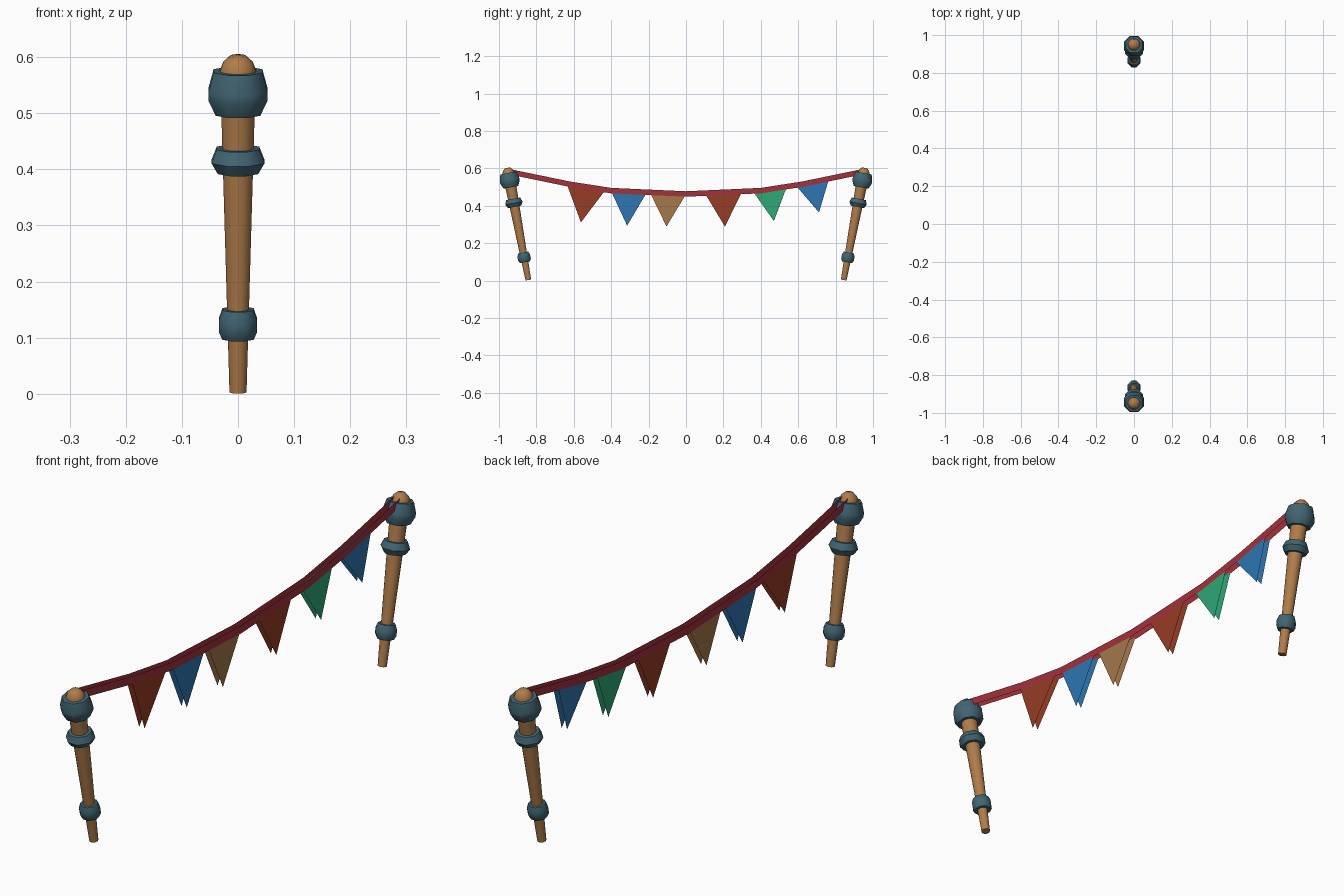
import bpy, bmesh, math
from mathutils import Matrix

if "Cube" in bpy.data.objects:
    bpy.data.objects.remove(bpy.data.objects["Cube"])


def srgb(r, g, b):
    f = lambda c: c / 12.92 if c <= 0.04045 else ((c + 0.055) / 1.055) ** 2.4
    return (f(r / 255), f(g / 255), f(b / 255), 1)


def material(name, rgb):
    m = bpy.data.materials.new(name)
    m.diffuse_color = srgb(*rgb)
    m.use_nodes = True
    m.node_tree.nodes["Principled BSDF"].inputs["Base Color"].default_value = m.diffuse_color
    return m


WOOD = material("wood", (176, 124, 74))
TEAL = material("teal band", (65, 101, 114))
ROPE = material("crimson ribbon", (164, 50, 60))
RUST = material("rust cloth", (150, 60, 36))
BLUE = material("blue cloth", (46, 118, 178))
TAN = material("tan cloth", (163, 120, 74))
GREEN = material("green cloth", (46, 168, 118))


def finish(name, bm, mat, smooth=None):
    me = bpy.data.meshes.new(name)
    bm.to_mesh(me)
    bm.free()
    ob = bpy.data.objects.new(name, me)
    bpy.context.collection.objects.link(ob)
    me.materials.append(mat)
    if smooth:
        bpy.ops.object.select_all(action='DESELECT')
        ob.select_set(True)
        bpy.context.view_layer.objects.active = ob
        bpy.ops.object.shade_smooth_by_angle(angle=math.radians(smooth))
    return ob


def lathe(name, profile, sides, mat, matrix):
    """Turn (radius, height) pairs around the local z axis, capped at both ends."""
    bm = bmesh.new()
    rings = []
    for r, h in profile:
        rings.append([bm.verts.new((r * math.cos(math.tau * (i + 0.5) / sides),
                                    r * math.sin(math.tau * (i + 0.5) / sides), h))
                      for i in range(sides)])
    for a, b in zip(rings, rings[1:]):
        for i in range(sides):
            j = (i + 1) % sides
            bm.faces.new((a[i], a[j], b[j], b[i]))
    bm.faces.new(rings[0][::-1])
    bm.faces.new(rings[-1])
    bm.transform(matrix)
    return finish(name, bm, mat, 48)


# Leaning posts with wooden shaft, knob and three bands
LEAN = math.radians(10.6)
for side, s in (("left", -1), ("right", 1)):
    M = Matrix.Translation((0, s * 0.843, 0.003)) @ Matrix.Rotation(-s * LEAN, 4, 'X')
    lathe(side + "_post", [(0.0155, 0), (0.031, 0.53)], 16, WOOD, M)
    lathe(side + "_knob", [(0.033, 0.55), (0.033, 0.583), (0.027, 0.598),
                           (0.014, 0.610)], 12, WOOD, M)
    lathe(side + "_foot_band", [(0.030, 0.097), (0.037, 0.111), (0.037, 0.131),
                                (0.030, 0.150)], 8, TEAL, M)
    lathe(side + "_middle_band", [(0.039, 0.398), (0.051, 0.418), (0.041, 0.442)],
          8, TEAL, M)
    lathe(side + "_top_band", [(0.043, 0.504), (0.057, 0.532), (0.057, 0.547),
                               (0.047, 0.582)], 8, TEAL, M)

# Sagging ribbon: two parallel strips, open above and below
half = [(0, 0.463), (0.4, 0.481), (0.62, 0.515), (0.94, 0.581)]
path = [(-y, z) for y, z in half[:0:-1]] + half
bm = bmesh.new()
for sx in (-1, 1):
    rows = [[bm.verts.new((sx * 0.0125, y, z + d)) for d in (-0.0145, 0.0145)]
            for y, z in path]
    for a, b in zip(rows, rows[1:]):
        f = (a[0], b[0], b[1], a[1])
        bm.faces.new(f if sx > 0 else f[::-1])
finish("ribbon", bm, ROPE)


def ribbon_z(y):
    for (y0, z0), (y1, z1) in zip(path, path[1:]):
        if y <= y1:
            return z0 + (z1 - z0) * (y - y0) / (y1 - y0)


# Pennants: top left y, top right y, tip y, tip z, cloth
flags = [(-0.635, -0.435, -0.562, 0.311, RUST), (-0.398, -0.213, -0.315, 0.294, BLUE),
         (-0.189, -0.004, -0.104, 0.289, TAN), (0.105, 0.297, 0.208, 0.289, RUST),
         (0.362, 0.536, 0.470, 0.318, GREEN), (0.592, 0.762, 0.711, 0.364, BLUE)]
for n, (y0, y1, yt, zt, mat) in enumerate(flags, 1):
    bm = bmesh.new()
    for sx in (-1, 1):
        x = sx * 0.011
        f = [bm.verts.new(p) for p in ((x, y0, ribbon_z(y0) - 0.008), (x, yt, zt),
                                       (x, y1, ribbon_z(y1) - 0.008))]
        bm.faces.new(f if sx > 0 else f[::-1])
    finish("pennant_%d" % n, bm, mat)
